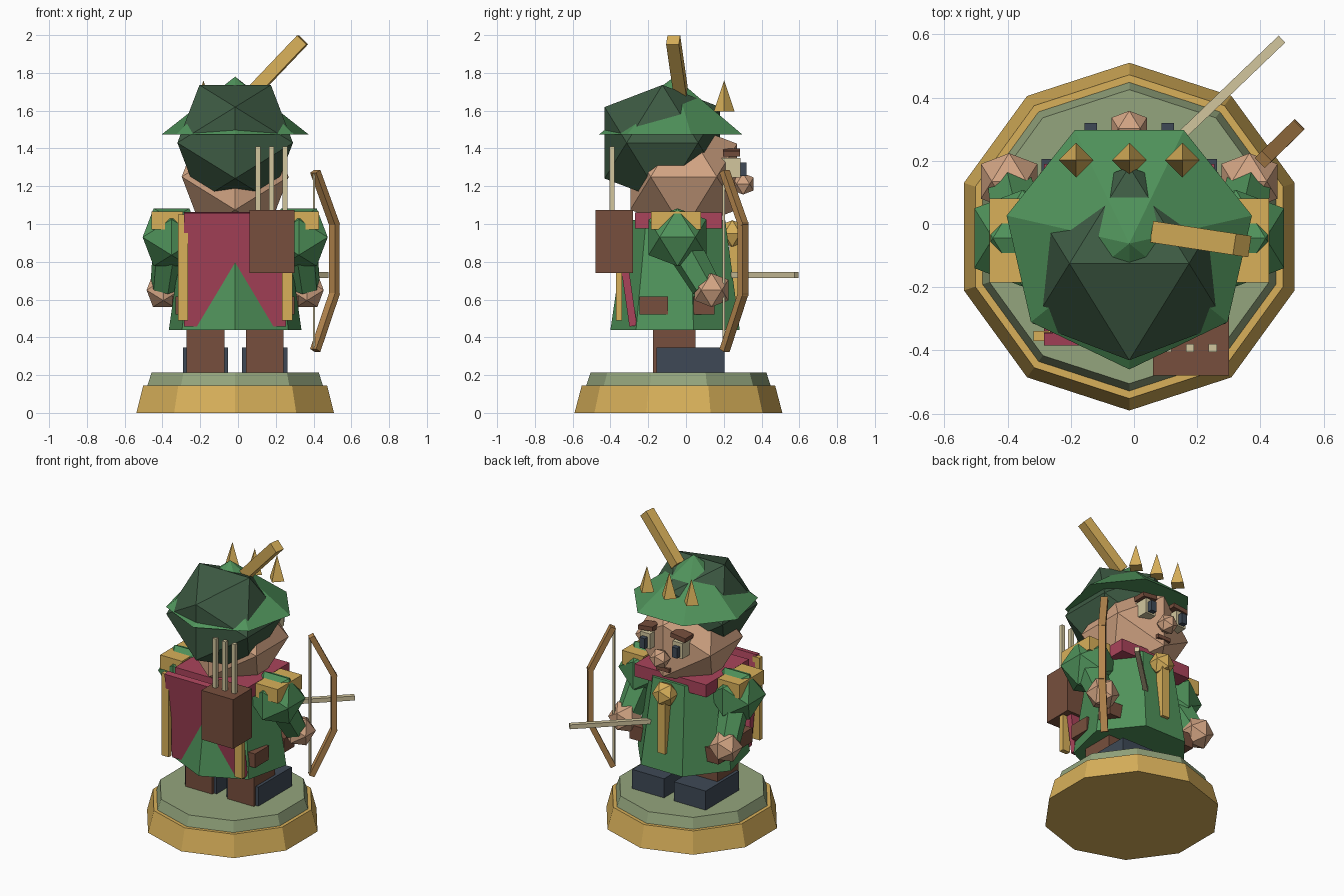
import bpy, bmesh, math
from mathutils import Vector, Matrix

if "Cube" in bpy.data.objects:
    bpy.data.objects.remove(bpy.data.objects["Cube"])

CX = -0.015            # symmetry plane of the figure
PHI = (1 + 5 ** 0.5) / 2


def material(name, code):
    rgb = [int(code[i:i + 2], 16) / 255 for i in (0, 2, 4)]
    lin = [c / 12.92 if c < 0.04045 else ((c + 0.055) / 1.055) ** 2.4 for c in rgb]
    m = bpy.data.materials.new(name)
    m.use_nodes = True
    m.diffuse_color = (*lin, 1)
    m.node_tree.nodes["Principled BSDF"].inputs["Base Color"].default_value = (*lin, 1)
    return m


GOLD = material("gold", "D8B05A")
SAGE = material("sage", "94A57D")
GREEN = material("leaf_green", "50935B")
DARK = material("dark_green", "3D5A43")
SKIN = material("skin", "D2A483")
BROWN = material("brown_leather", "774F3D")
SLATE = material("slate", "3E4956")
RED = material("crimson", "AA445B")
CREAM = material("cream", "D2C69E")
WOOD = material("bow_wood", "B4864E")


def finish(name, bm, mat):
    bmesh.ops.recalc_face_normals(bm, faces=bm.faces)
    me = bpy.data.meshes.new(name)
    bm.to_mesh(me)
    bm.free()
    me.materials.append(mat)
    ob = bpy.data.objects.new(name, me)
    bpy.context.collection.objects.link(ob)
    return ob


def box(name, mat, centre, size, rot=None):
    bm = bmesh.new()
    m = Matrix.Translation(centre) @ (rot or Matrix()) @ Matrix.Diagonal((*size, 1))
    bmesh.ops.create_cube(bm, size=1, matrix=m)
    return finish(name, bm, mat)


def span(name, mat, x, y, z):
    """Box given by its limits on each axis."""
    return box(name, mat, [sum(a) / 2 for a in (x, y, z)], [a[1] - a[0] for a in (x, y, z)])


def rod(name, mat, a, b, width, depth, turn=0.0):
    """Square bar from a to b."""
    a, b = Vector(a), Vector(b)
    rot = (b - a).to_track_quat('Z', 'Y').to_matrix().to_4x4() @ Matrix.Rotation(turn, 4, 'Z')
    return box(name, mat, (a + b) / 2, (width, depth, (b - a).length), rot)


def drum(name, mat, sides, base, r1, r2, height, rot=None):
    """Tapered prism or cone whose first corner points to -y."""
    bm = bmesh.new()
    m = Matrix.Translation(base) @ (rot or Matrix()) @ Matrix.Rotation(math.pi, 4, 'Z')
    m = m @ Matrix.Translation((0, 0, height / 2))
    bmesh.ops.create_cone(bm, cap_ends=True, segments=sides, radius1=r1, radius2=r2,
                          depth=height, matrix=m)
    bmesh.ops.remove_doubles(bm, verts=bm.verts, dist=0.0001)
    return finish(name, bm, mat)


def gem(name, mat, centre, half):
    """Icosahedron with an edge on top; half is its half width."""
    bm = bmesh.new()
    s = half / PHI
    for u in (-s, s):
        for v in (-half, half):
            for p in ((u, 0, v), (0, v, u), (v, u, 0)):
                bm.verts.new(Vector(centre) + Vector(p))
    bmesh.ops.convex_hull(bm, input=bm.verts)
    return finish(name, bm, mat)


# Pedestal
drum("pedestal_rim", GOLD, 10, (CX, -0.04, 0), 0.55, 0.512, 0.145)
drum("pedestal_top", SAGE, 10, (CX, -0.04, 0.145), 0.488, 0.465, 0.07)

# Robe, collar and cape
drum("robe", GREEN, 7, (CX, -0.04, 0.44), 0.36, 0.275, 0.58)
span("collar", RED, (CX - 0.27, CX + 0.27), (-0.27, 0.19), (0.975, 1.06))
rod("cape", RED, (CX, -0.28, 0.46), (CX, -0.365, 1.06), 0.54, 0.04)
span("robe_front_band", GOLD, (CX - 0.028, CX + 0.028), (0.23, 0.29), (0.56, 0.93))
gem("chest_clasp", GOLD, (CX, 0.245, 0.95), 0.07)

# Paired parts
for side, s in (("right", -1), ("left", 1)):
    def px(d):
        return CX + s * d

    def pair(name, mat, d, w, y, z):
        span(f"{side}_{name}", mat, (px(d) - w / 2, px(d) + w / 2), y, z)

    pair("leg", BROWN, 0.157, 0.2, (-0.175, 0.05), (0.215, 0.46))
    pair("boot", SLATE, 0.157, 0.24, (-0.155, 0.205), (0.21, 0.345))
    pair("cape_band", GOLD, 0.276, 0.055, (-0.37, -0.338), (0.49, 1.05))
    pair("shoulder_pad", GOLD, 0.36, 0.165, (-0.185, 0.08), (0.97, 1.065))
    pair("hip_pouch", BROWN, 0.26, 0.11, (-0.245, -0.095), (0.52, 0.615))
    pair("belt_pouch", BROWN, 0.28, 0.11, (0.04, 0.15), (0.52, 0.615))
    gem(f"{side}_shoulder", GREEN, (px(0.337), -0.045, 0.93), 0.153)
    arm = Vector((s * 0.035, 0.15, -0.26))
    drum(f"{side}_forearm", GREEN, 6, (px(0.337), -0.045, 0.93), 0.1, 0.08, arm.length,
         arm.to_track_quat('Z', 'Y').to_matrix().to_4x4())
    gem(f"{side}_hand", SKIN, (px(0.38), 0.135, 0.65), 0.089)
    # Face
    pair("eye_white", CREAM, 0.122, 0.075, (0.17, 0.288), (1.245, 1.35))
    pair("pupil", SLATE, 0.122, 0.04, (0.28, 0.32), (1.255, 1.325))
    box(f"{side}_brow", BROWN, (px(0.122), 0.24, 1.378), (0.11, 0.09, 0.03),
        Matrix.Rotation(s * 0.12, 4, 'Y'))

gem("head", SKIN, (CX, -0.012, 1.25), 0.283)
gem("nose", SKIN, (CX, 0.302, 1.212), 0.056)
span("mouth", BROWN, (CX - 0.05, CX + 0.05), (0.2, 0.275), (1.115, 1.14))

# Hood and hat
gem("hood", DARK, (CX, -0.125, 1.43), 0.306)
drum("hat_brim", GREEN, 7, (CX, -0.062, 1.475), 0.398, 0, 0.305)
rod("hat_plume", GOLD, (0.08, -0.028, 1.7), (0.342, -0.068, 1.975), 0.068, 0.068)
for i in (-1, 0, 1):
    drum(f"hat_spike_{i + 2}", GOLD, 4, (CX + i * 0.168, 0.202, 1.595), 0.055, 0, 0.165)

# Quiver with arrows
span("quiver", BROWN, (0.06, 0.3), (-0.48, -0.28), (0.74, 1.075))
for i in range(3):
    x = 0.105 + i * 0.072
    span(f"quiver_arrow_{i + 1}", CREAM, (x - 0.013, x + 0.013), (-0.405, -0.379), (1.0, 1.41))

# Bow, string and nocked arrow, all in a diagonal plane
bow = [(0.412, 0.207, 0.34), (0.51, 0.302, 0.63), (0.51, 0.302, 1.0), (0.412, 0.207, 1.27)]
for name, a, b in zip(("lower_limb", "grip", "upper_limb"), bow, bow[1:]):
    d = Vector(b) - Vector(a)
    out = Vector((1, 1, 0)).normalized()
    across = Vector((1, -1, 0)).normalized()
    up = d.normalized()
    rot = Matrix((across, up.cross(across), up)).transposed().to_4x4()
    box(f"bow_{name}", WOOD, (Vector(a) + Vector(b)) / 2, (0.045, 0.035, d.length + 0.02), rot)
span("bow_string", CREAM, (0.396, 0.408), (0.194, 0.206), (0.34, 1.27))
rod("nocked_arrow", CREAM, (0.03, 0.165, 0.73), (0.468, 0.585, 0.73), 0.03, 0.03)
